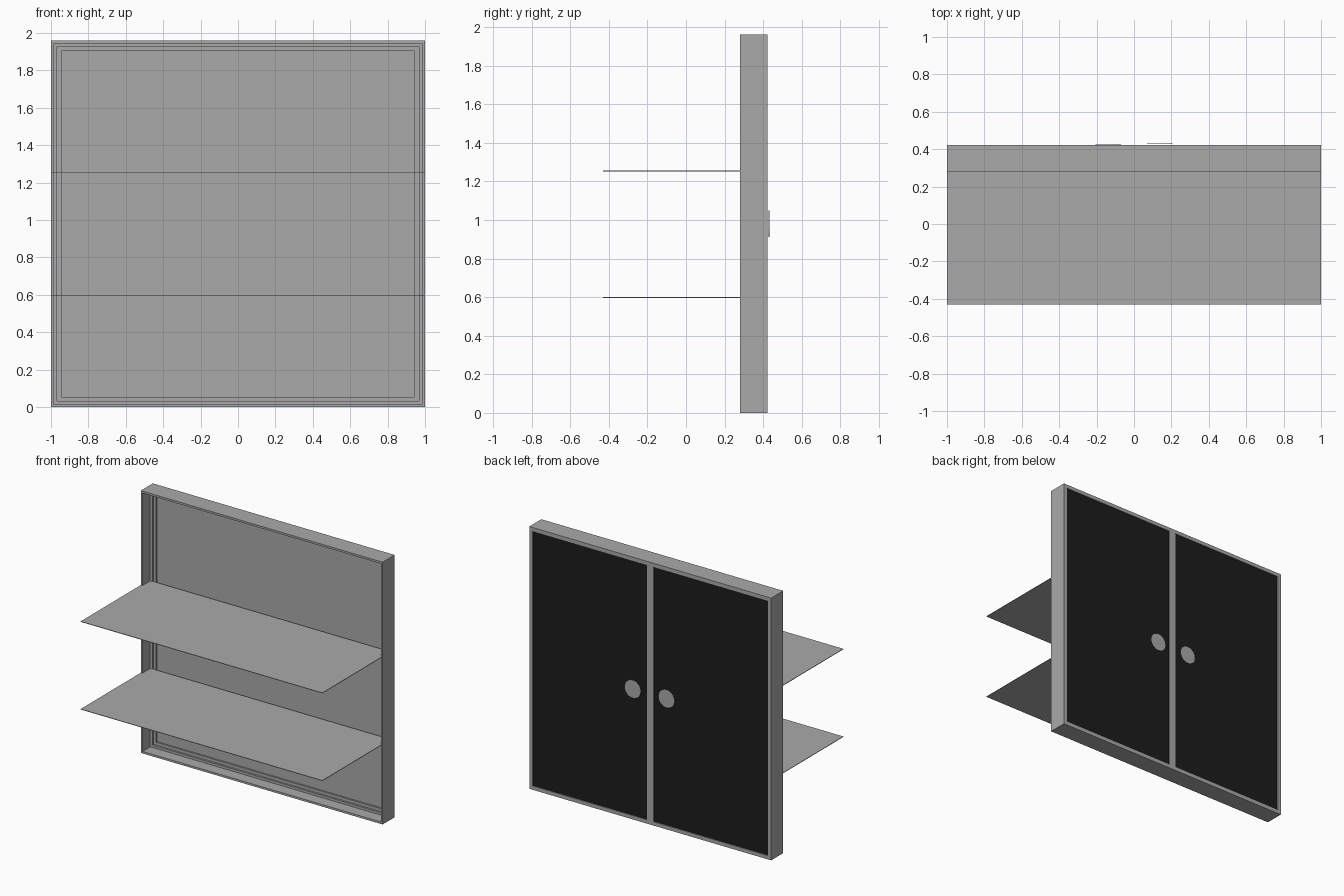
import bpy, bmesh, math

cube = bpy.data.objects.get("Cube")
if cube:
    bpy.data.objects.remove(cube)

W, H = 1.0, 1.96          # half width, height
BACK, FRONT = 0.422, 0.28  # cabinet depth range


def material(name, value):
    m = bpy.data.materials.new(name)
    m.use_nodes = True
    colour = (value, value, value, 1)
    m.diffuse_color = colour
    m.node_tree.nodes["Principled BSDF"].inputs["Base Color"].default_value = colour
    return m


grey = material("grey", 0.4)
black = material("black", 0.012)


def finish(name, bm, mat):
    bmesh.ops.recalc_face_normals(bm, faces=bm.faces)
    mesh = bpy.data.meshes.new(name)
    bm.to_mesh(mesh)
    bm.free()
    mesh.materials.append(mat)
    obj = bpy.data.objects.new(name, mesh)
    bpy.context.collection.objects.link(obj)
    return obj


def box(name, lo, hi, mat):
    bm = bmesh.new()
    bmesh.ops.create_cube(bm, size=1)
    for v in bm.verts:
        v.co = [a + (b - a) * (c + 0.5) for a, b, c in zip(lo, hi, v.co)]
    return finish(name, bm, mat)


# Frame: rectangular loops (inset, y) from the back recess round to the stepped front
RIM, RECESS = 0.028, BACK - 0.01
profile = [(RIM, RECESS), (RIM, BACK), (0, BACK), (0, FRONT),
           (0.015, FRONT), (0.015, 0.37), (0.033, 0.37),
           (0.033, 0.384), (0.055, 0.384), (0.055, 0.396)]
bm = bmesh.new()
loops = []
for i, y in profile:
    w = W - i
    loops.append([bm.verts.new(p) for p in
                  ((-w, y, i), (w, y, i), (w, y, H - i), (-w, y, H - i))])
for a, b in zip(loops, loops[1:]):
    for k in range(4):
        n = (k + 1) % 4
        bm.faces.new((a[k], a[n], b[n], b[k]))
bm.faces.new(loops[0])
bm.faces.new(loops[-1])
finish("cabinet_frame", bm, grey)

# Divider between the doors
GAP = 0.028
box("door_divider", (-GAP, RECESS - 0.005, RIM), (GAP, BACK, H - RIM), grey)

# Doors and round flat knobs
for side, s, knob_y in (("left", 1, 0.432), ("right", -1, 0.427)):
    x0, x1 = sorted((s * GAP, s * (W - RIM)))
    box(side + "_door", (x0, RECESS - 0.004, RIM), (x1, RECESS + 0.004, H - RIM), black)
    bpy.ops.mesh.primitive_cylinder_add(
        vertices=32, radius=0.068, depth=0.002,
        location=(s * 0.138, knob_y, H / 2), rotation=(math.pi / 2, 0, 0))
    knob = bpy.context.object
    knob.name = side + "_knob"
    knob.data.materials.append(grey)

# Thin shelves
for name, z in (("lower_shelf", 0.598), ("upper_shelf", 1.253)):
    box(name, (-W + 0.001, -0.431, z - 0.002), (W - 0.001, 0.375, z + 0.002), grey)
